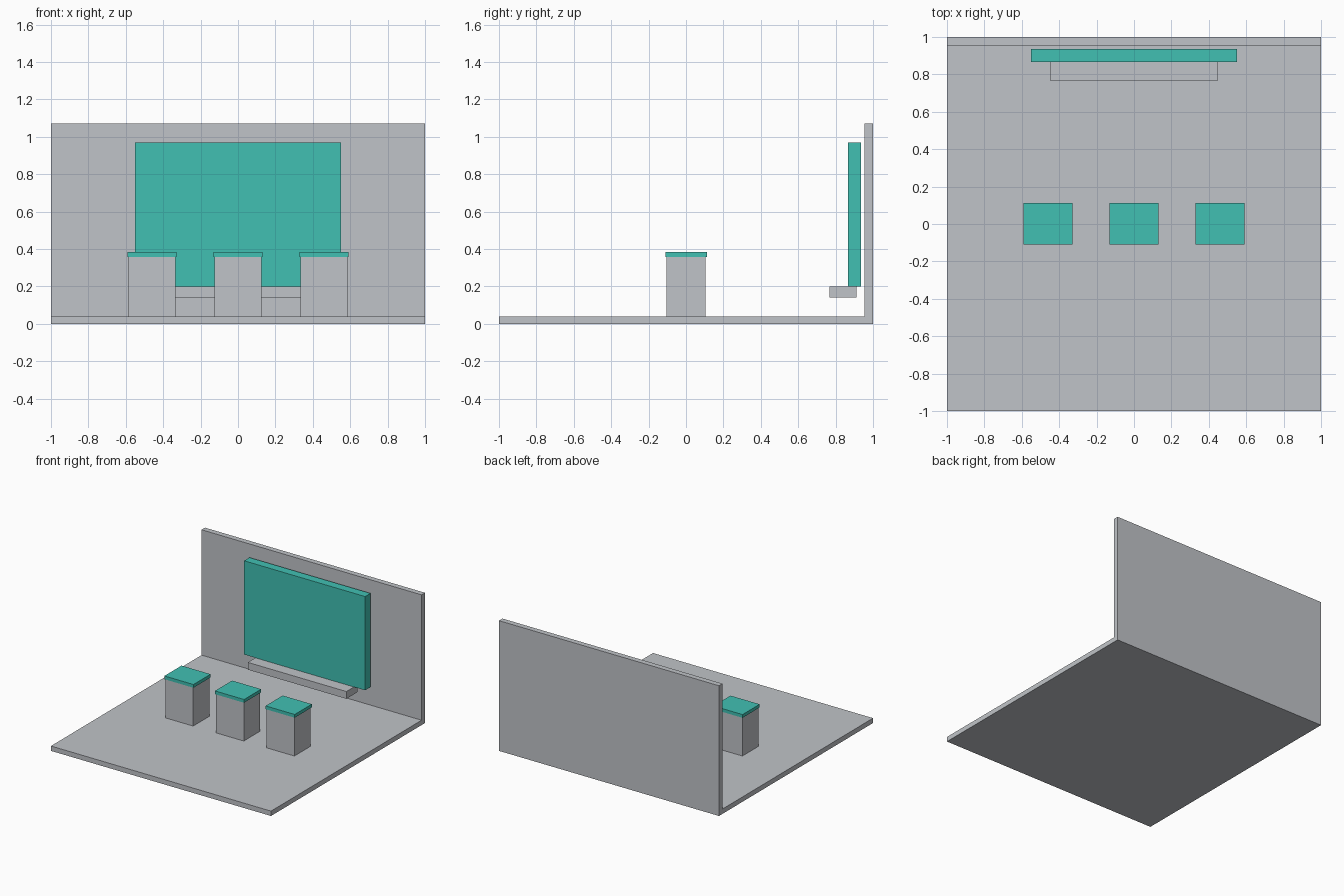
import bpy
import bmesh
from mathutils import Vector

if "Cube" in bpy.data.objects:
    bpy.data.objects.remove(bpy.data.objects["Cube"], do_unlink=True)


def material(name, rgb):
    mat = bpy.data.materials.new(name)
    mat.use_nodes = True
    color = (*rgb, 1.0)
    mat.diffuse_color = color
    mat.node_tree.nodes["Principled BSDF"].inputs["Base Color"].default_value = color
    return mat


grey = material("light_grey", (0.53, 0.55, 0.58))
teal = material("teal", (0.053, 0.53, 0.45))


def box(name, low, high, mat):
    """Box between two opposite corners, with its origin at the centre."""
    low, high = Vector(low), Vector(high)
    bm = bmesh.new()
    bmesh.ops.create_cube(bm, size=1.0)
    bmesh.ops.scale(bm, vec=high - low, verts=bm.verts)
    mesh = bpy.data.meshes.new(name)
    bm.to_mesh(mesh)
    bm.free()
    mesh.materials.append(mat)
    obj = bpy.data.objects.new(name, mesh)
    obj.location = (low + high) / 2
    bpy.context.collection.objects.link(obj)
    return obj


# Room shell
FLOOR_TOP = 0.04
box("floor", (-1, -1, 0), (1, 1, FLOOR_TOP), grey)
box("back_wall", (-1, 0.955, FLOOR_TOP), (1, 1, 1.07), grey)

# Wall panel and the ledge beneath it
box("wall_panel", (-0.55, 0.865, 0.2), (0.55, 0.935, 0.97), teal)
box("ledge", (-0.448, 0.767, 0.14), (0.448, 0.912, 0.2), grey)

# Row of pedestals with overhanging caps
CAP_BASE = 0.358
for side, x in (("right", -0.46), ("middle", 0), ("left", 0.46)):
    box(side + "_pedestal", (x - 0.126, -0.105, FLOOR_TOP),
        (x + 0.126, 0.105, CAP_BASE), grey)
    box(side + "_pedestal_cap", (x - 0.132, -0.11, CAP_BASE),
        (x + 0.132, 0.112, 0.385), teal)
